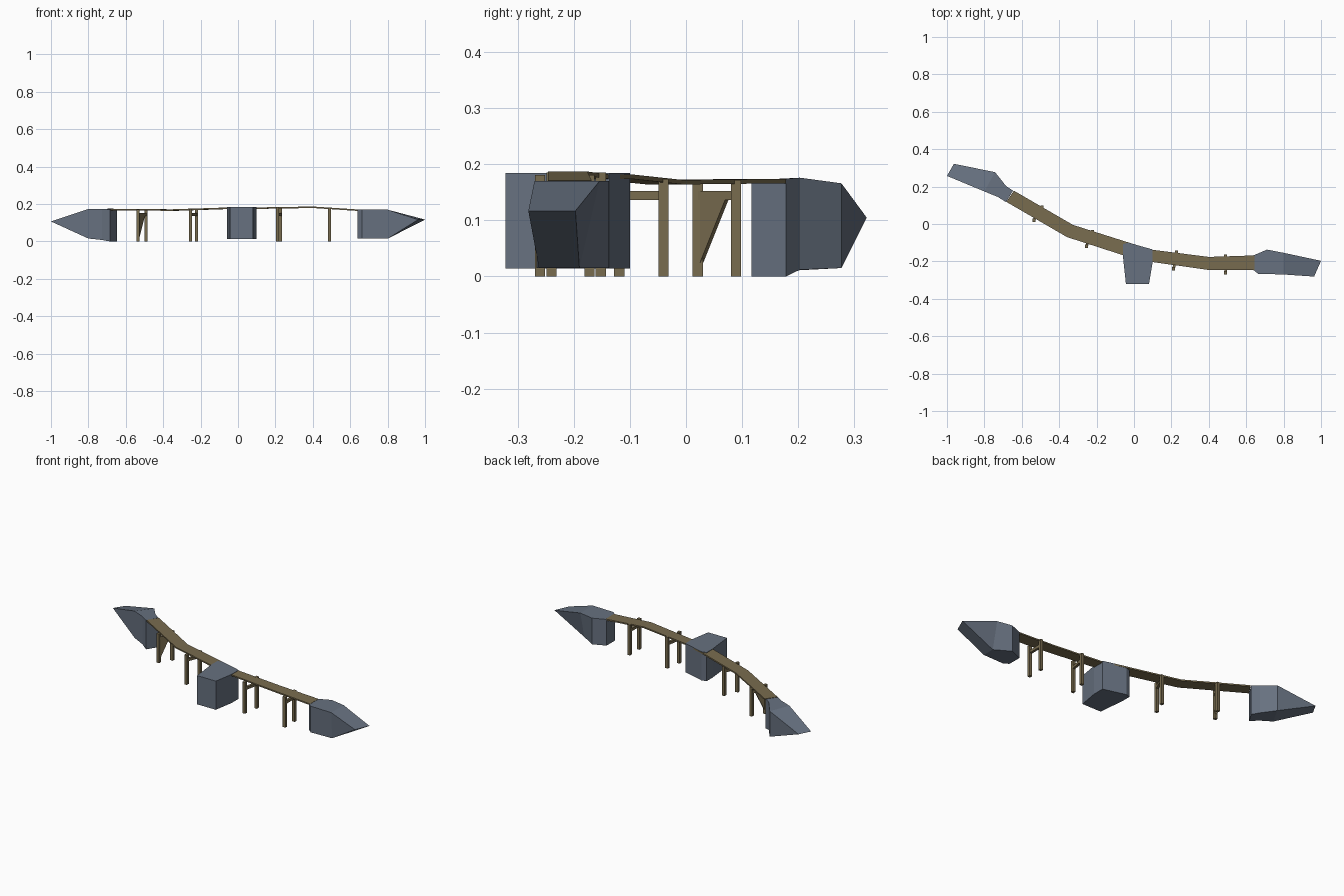
import bpy, bmesh, math
from mathutils import Vector

if "Cube" in bpy.data.objects:
    bpy.data.objects.remove(bpy.data.objects["Cube"])


def material(name, col):
    m = bpy.data.materials.new(name)
    m.diffuse_color = (*col, 1)
    m.use_nodes = True
    m.node_tree.nodes["Principled BSDF"].inputs["Base Color"].default_value = m.diffuse_color
    return m


WOOD = material("weathered wood", (0.19, 0.15, 0.078))
ROCK = material("blue grey rock", (0.135, 0.165, 0.215))


def make(name, verts, faces, mat):
    me = bpy.data.meshes.new(name)
    me.from_pydata([tuple(v) for v in verts], [], faces)
    bm = bmesh.new()
    bm.from_mesh(me)
    bmesh.ops.recalc_face_normals(bm, faces=bm.faces)
    bm.to_mesh(me)
    bm.free()
    me.materials.append(mat)
    ob = bpy.data.objects.new(name, me)
    bpy.context.collection.objects.link(ob)
    return ob


def prism(name, top, bottom, mat, tip=None, tip_side=0):
    """Join two outlines; one side may run out to a raised wedge edge."""
    n = len(top)
    v = list(top) + list(bottom)
    f = [tuple(range(n)), tuple(range(2 * n - 1, n - 1, -1))]
    for i in range(n):
        j = (i + 1) % n
        if tip and i == tip_side:
            a, b = 2 * n, 2 * n + 1
            v += tip
            f += [(i, j, b, a), (a, b, n + j, n + i), (i, a, n + i), (j, n + j, b)]
        else:
            f.append((i, j, n + j, n + i))
    return make(name, v, f, mat)


def bar(name, a, b, w, h, mat):
    """Rectangular beam or post from a to b."""
    a, b = Vector(a), Vector(b)
    d = (b - a).normalized()
    if abs(d.z) > 0.9:
        s, u = Vector((1, 0, 0)), Vector((0, 1, 0))
    else:
        s = d.cross(Vector((0, 0, 1))).normalized()
        u = s.cross(d)
    corners = [(-1, -1), (1, -1), (1, 1), (-1, 1)]
    ring = lambda p: [p + s * (i * w / 2) + u * (k * h / 2) for i, k in corners]
    return prism(name, ring(a), ring(b), mat)


# Walkway: left edge, right edge and height at each bend
stations = [((-0.642, 0.178), (-0.682, 0.118), 0.174),
            ((-0.326, -0.005), (-0.358, -0.070), 0.172),
            ((-0.032, -0.098), (-0.055, -0.168), 0.182),
            ((0.100, -0.138), (0.090, -0.202), 0.182),
            ((0.400, -0.176), (0.400, -0.246), 0.187),
            ((0.645, -0.168), (0.645, -0.246), 0.171)]
verts, faces, T = [], [], 0.008
for l, r, z in stations:
    verts += [(*l, z), (*r, z), (*r, z - T), (*l, z - T)]
for k in range(len(stations) - 1):
    for i in range(4):
        j = (i + 1) % 4
        faces.append((4 * k + i, 4 * k + j, 4 * k + 4 + j, 4 * k + 4 + i))
e = 4 * (len(stations) - 1)
faces += [(0, 1, 2, 3), (e, e + 1, e + 2, e + 3)]
make("walkway", verts, faces, WOOD)

# Middle rock platform
mid = [(-0.06, -0.165), (-0.043, -0.322), (0.08, -0.322), (0.1, -0.203),
       (0.1, -0.136), (-0.032, -0.1), (-0.06, -0.108)]
prism("middle_rock", [(x, y, 0.184) for x, y in mid],
      [(x, y, 0.014) for x, y in mid], ROCK)

# Left rock abutment with wedge end
left = [(-0.80, 0.174, 0.174, 0.016), (-0.743, 0.277, 0.166, 0.015),
        (-0.684, 0.203, 0.176, 0.012), (-0.647, 0.178, 0.174, 0.0),
        (-0.684, 0.117, 0.172, 0.0), (-0.727, 0.144, 0.173, 0.008)]
prism("left_rock", [(x, y, t) for x, y, t, b in left],
      [(x, y, b) for x, y, t, b in left], ROCK,
      tip=[(-1.0, 0.257, 0.107), (-0.963, 0.322, 0.105)])

# Right rock abutment with wedge end
right = [(0.80, -0.154), (0.80, -0.270), (0.663, -0.266), (0.638, -0.246),
         (0.638, -0.168), (0.711, -0.137)]
low = [(0.80, -0.19), (0.80, -0.262)] + right[2:]
prism("right_rock", [(x, y, 0.170) for x, y in right],
      [(x, y, 0.015) for x, y in low], ROCK,
      tip=[(1.0, -0.197, 0.117), (0.963, -0.281, 0.117)])

# Trestles: a pair of posts and a cross beam each
trestles = [((-0.535, 0.021), (-0.492, 0.089), 0.172),
            ((-0.254, -0.119), (-0.222, -0.040), 0.174),
            ((0.212, -0.240), (0.228, -0.152), 0.185),
            ((0.490, -0.260), (0.490, -0.172), 0.181)]
for k, (a, b, z) in enumerate(trestles):
    for side, p in (("front", a), ("back", b)):
        bar(f"{side}_post_{k + 1}", (*p, 0), (*p, z), 0.017, 0.018, WOOD)
    bar(f"cross_beam_{k + 1}", (*a, 0.144), (*b, 0.144), 0.014, 0.016, WOOD)

# Triangular brace in the first trestle
off = Vector((0.005, -0.003, 0))
tri = [Vector(p) for p in ((-0.531, 0.028, 0.025), (-0.531, 0.028, 0.15),
                           (-0.499, 0.078, 0.15))]
prism("brace_plate", [p + off for p in tri], [p - off for p in tri], WOOD)
